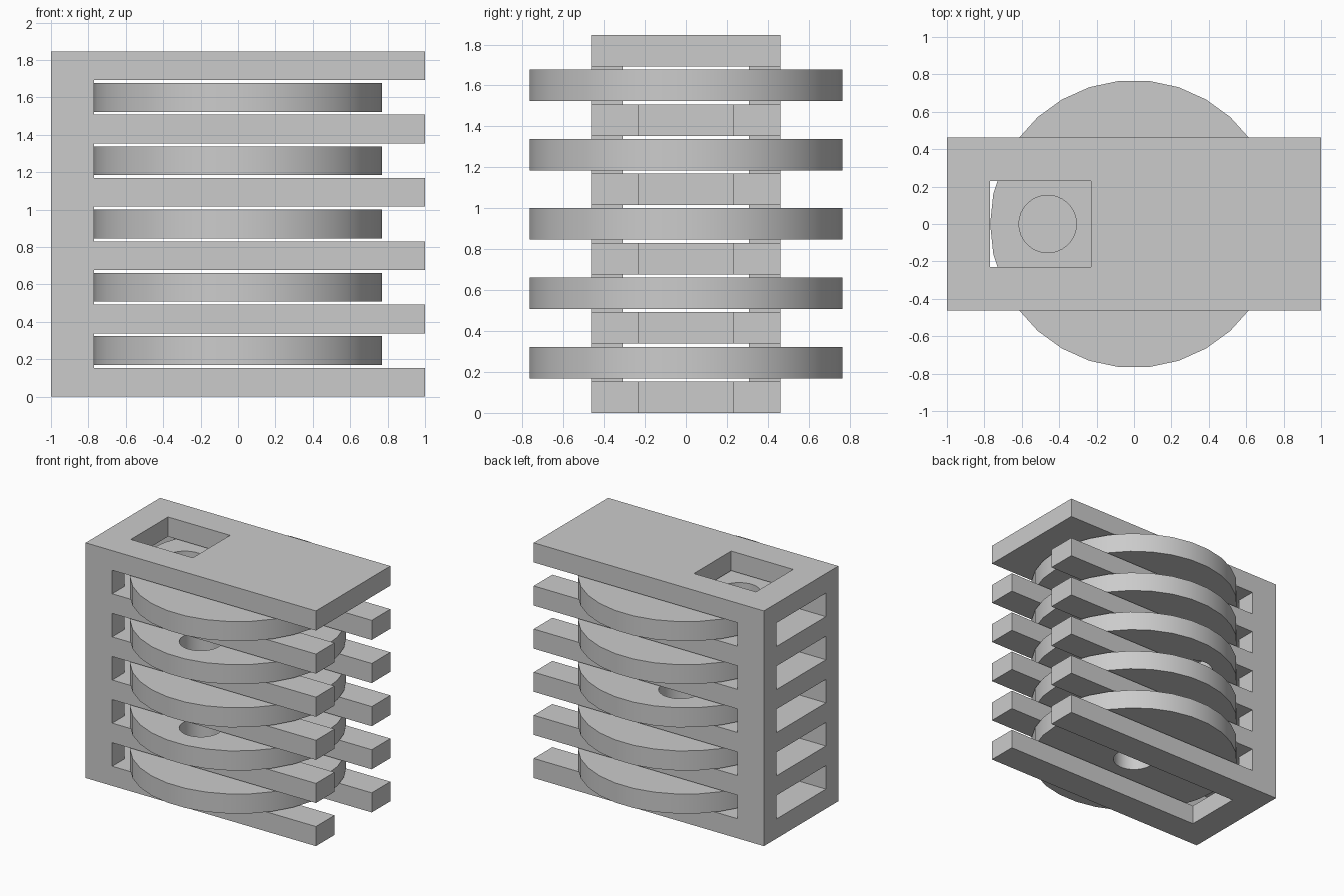
import bpy
from math import sin, cos, pi, radians

cube = bpy.data.objects.get("Cube")
if cube:
    bpy.data.objects.remove(cube, do_unlink=True)

U = 1 / 13                     # design unit
THICK, GAP = 2 * U, 2.4 * U    # shelf thickness and space between shelves
PITCH = THICK + GAP
SHELVES = 6
HEIGHT = SHELVES * THICK + (SHELVES - 1) * GAP

grey = bpy.data.materials.new("plain grey")
grey.use_nodes = True
colour = (0.6, 0.6, 0.6, 1)
grey.diffuse_color = colour
grey.node_tree.nodes["Principled BSDF"].inputs["Base Color"].default_value = colour


def prism(name, outline, z0, z1):
    """Extrude a counter-clockwise plan outline from z0 to z1."""
    n = len(outline)
    verts = [(x, y, z) for z in (z0, z1) for x, y in outline]
    faces = [list(range(n))[::-1], list(range(n, 2 * n))]
    faces += [[i, (i + 1) % n, (i + 1) % n + n, i + n] for i in range(n)]
    mesh = bpy.data.meshes.new(name)
    mesh.from_pydata(verts, [], faces)
    mesh.materials.append(grey)
    ob = bpy.data.objects.new(name, mesh)
    bpy.context.collection.objects.link(ob)
    return ob


def rect(x0, x1, half):
    return [(x0, -half), (x1, -half), (x1, half), (x0, half)]


def circle(cx, cy, r, n):
    return [(cx + r * cos(2 * pi * i / n), cy + r * sin(2 * pi * i / n)) for i in range(n)]


def activate(ob):
    bpy.ops.object.select_all(action='DESELECT')
    ob.select_set(True)
    bpy.context.view_layer.objects.active = ob


def cut(ob, cutter):
    cutter.hide_render = True
    mod = ob.modifiers.new("cut", 'BOOLEAN')
    mod.operation = 'DIFFERENCE'
    mod.solver = 'EXACT'
    mod.object = cutter
    activate(ob)
    bpy.ops.object.modifier_apply(modifier=mod.name)
    bpy.data.objects.remove(cutter, do_unlink=True)


# Frame: a block with disc gaps that narrow into windows through the end wall
wall, window = -10 * U, 4 * U
frame = prism("frame", rect(-1, 1, 6 * U), 0, HEIGHT)
half = [(-1.1, -window), (wall, -window), (wall, -0.6), (1.1, -0.6)]
gap_plan = half + [(x, -y) for x, y in reversed(half)]
for i in range(SHELVES - 1):
    z = i * PITCH + THICK
    cut(frame, prism("gap_cutter", gap_plan, z, z + GAP))

# Long slot through the lower shelves, and a square opening in the top one
inside_top_gap = HEIGHT - THICK - GAP / 2
cut(frame, prism("slot_cutter", rect(wall, 1.1, 3 * U), -0.1, inside_top_gap))
cut(frame, prism("opening_cutter", rect(wall, -3 * U, 3 * U), inside_top_gap, HEIGHT + 0.1))

# Discs, bottom to top: distance and angle of each hole
holes = [(0, 0), (6, -90), (6, 120), (6, -90), (6, 180)]
for i, (dist, angle) in enumerate(holes):
    z = i * PITCH + THICK + 0.2 * U
    disc = prism(f"disc_{i + 1}", circle(0, 0, 10 * U, 30), z, z + THICK)
    hx, hy = dist * U * cos(radians(angle)), dist * U * sin(radians(angle))
    cut(disc, prism("hole_cutter", circle(hx, hy, 2 * U, 30), z - 0.1, z + THICK + 0.1))
    activate(disc)
    bpy.ops.object.shade_smooth_by_angle(angle=radians(30))
